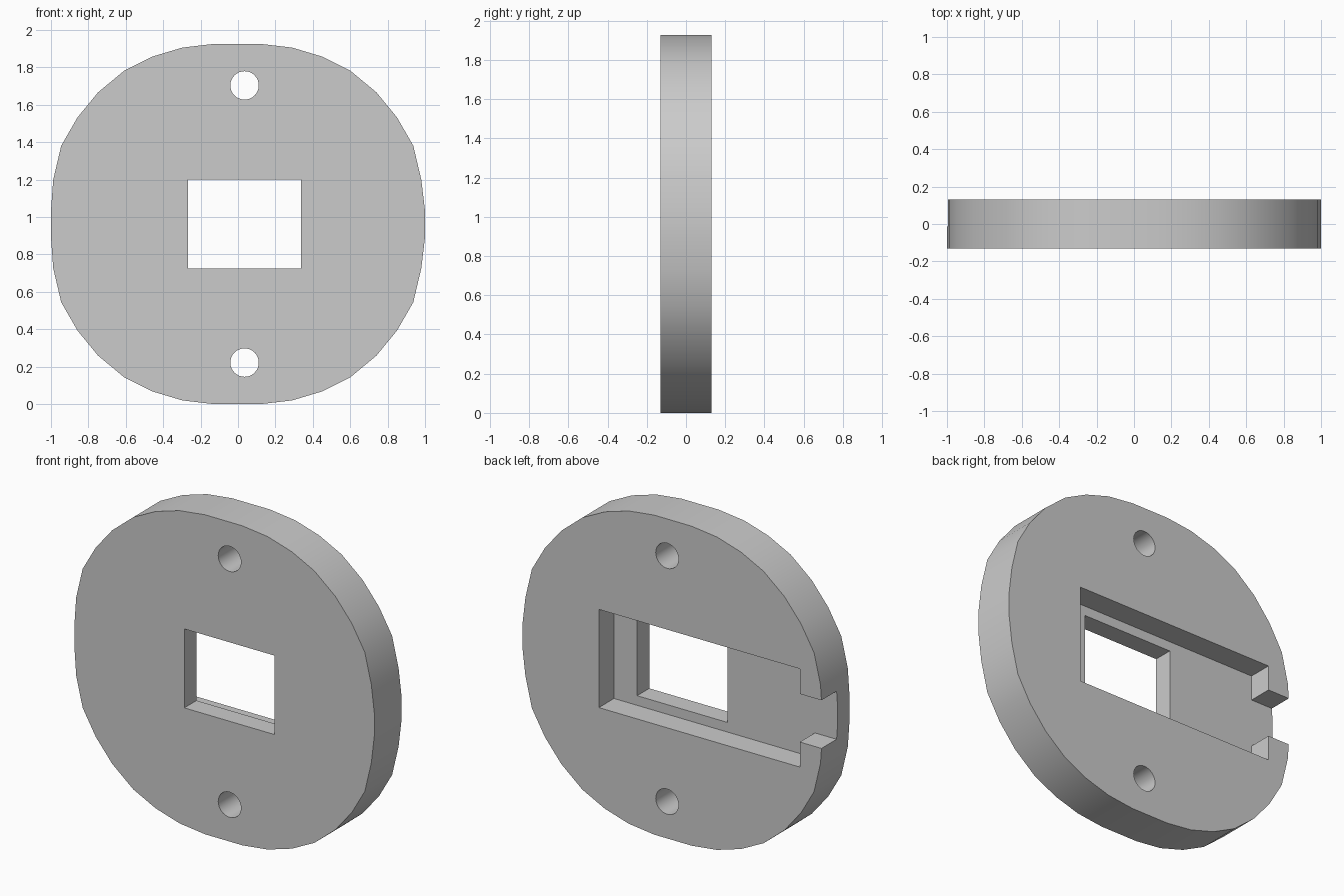
import bpy
import bmesh
import math

cube = bpy.data.objects.get("Cube")
if cube:
    bpy.data.objects.remove(cube)

MID_Z = 0.963      # height of the plate centre
HALF_T = 0.13      # half the plate thickness
FLOOR_Y = -0.014   # depth of the rear recess floor

grey = bpy.data.materials.new("plain grey")
grey.use_nodes = True
grey.diffuse_color = (0.6, 0.6, 0.6, 1)
grey.node_tree.nodes["Principled BSDF"].inputs["Base Color"].default_value = (0.6, 0.6, 0.6, 1)


def prism(name, outline, y0, y1):
    """Extrude an x-z outline from y0 to y1."""
    bm = bmesh.new()
    face = bm.faces.new([bm.verts.new((x, y0, z)) for x, z in outline])
    side = bmesh.ops.extrude_face_region(bm, geom=[face])["geom"]
    moved = [v for v in side if isinstance(v, bmesh.types.BMVert)]
    bmesh.ops.translate(bm, verts=moved, vec=(0, y1 - y0, 0))
    bmesh.ops.recalc_face_normals(bm, faces=bm.faces)
    mesh = bpy.data.meshes.new(name)
    bm.to_mesh(mesh)
    bm.free()
    mesh.materials.append(grey)
    obj = bpy.data.objects.new(name, mesh)
    bpy.context.collection.objects.link(obj)
    return obj


def cut(target, outline, y0, y1):
    """Subtract a prism from the target and discard the cutter."""
    cutter = prism("cutter", outline, y0, y1)
    cutter.hide_render = True
    mod = target.modifiers.new("cut", 'BOOLEAN')
    mod.operation = 'DIFFERENCE'
    mod.solver = 'EXACT'
    mod.object = cutter
    bpy.context.view_layer.objects.active = target
    bpy.ops.object.modifier_apply(modifier=mod.name)
    bpy.data.objects.remove(cutter)


def rect(x0, x1, half_h):
    z0, z1 = MID_Z - half_h, MID_Z + half_h
    return [(x0, z0), (x1, z0), (x1, z1), (x0, z1)]


def circle(x, z, r, n=32):
    return [(x + r * math.cos(2 * math.pi * i / n), z + r * math.sin(2 * math.pi * i / n))
            for i in range(n)]


# Rounded plate: one quarter of the rim, mirrored both ways
quarter = [(0.12, 0.963), (0.29, 0.943), (0.45, 0.895), (0.6, 0.82), (0.74, 0.704),
           (0.85, 0.57), (0.937, 0.419), (0.98, 0.237), (1.0, 0.07)]
right = quarter + [(x, -z) for x, z in reversed(quarter)]
left = [(max(-1.0, -x - 0.008), z) for x, z in reversed(right)]
plate = prism("mounting_plate", [(x, z + MID_Z) for x, z in right + left], -HALF_T, HALF_T)

# Window and two screw holes through the plate
cut(plate, rect(-0.267, 0.336, 0.238), -0.3, 0.3)
for side in (-1, 1):
    cut(plate, circle(0.035, MID_Z + side * 0.741, 0.076), -0.3, 0.3)

# Rear recess with a narrower channel out through the rim
pocket = rect(-0.85, 0.49, 0.296)
channel = rect(-1.2, -0.85, 0.145)
cut(plate, [channel[0], channel[1]] + pocket[:3] + [pocket[3], channel[2], channel[3]],
    FLOOR_Y, 0.3)

# Smooth rim and holes, crisp edges elsewhere
bpy.ops.object.select_all(action='DESELECT')
plate.select_set(True)
bpy.context.view_layer.objects.active = plate
bpy.ops.object.shade_smooth_by_angle(angle=math.radians(30))
